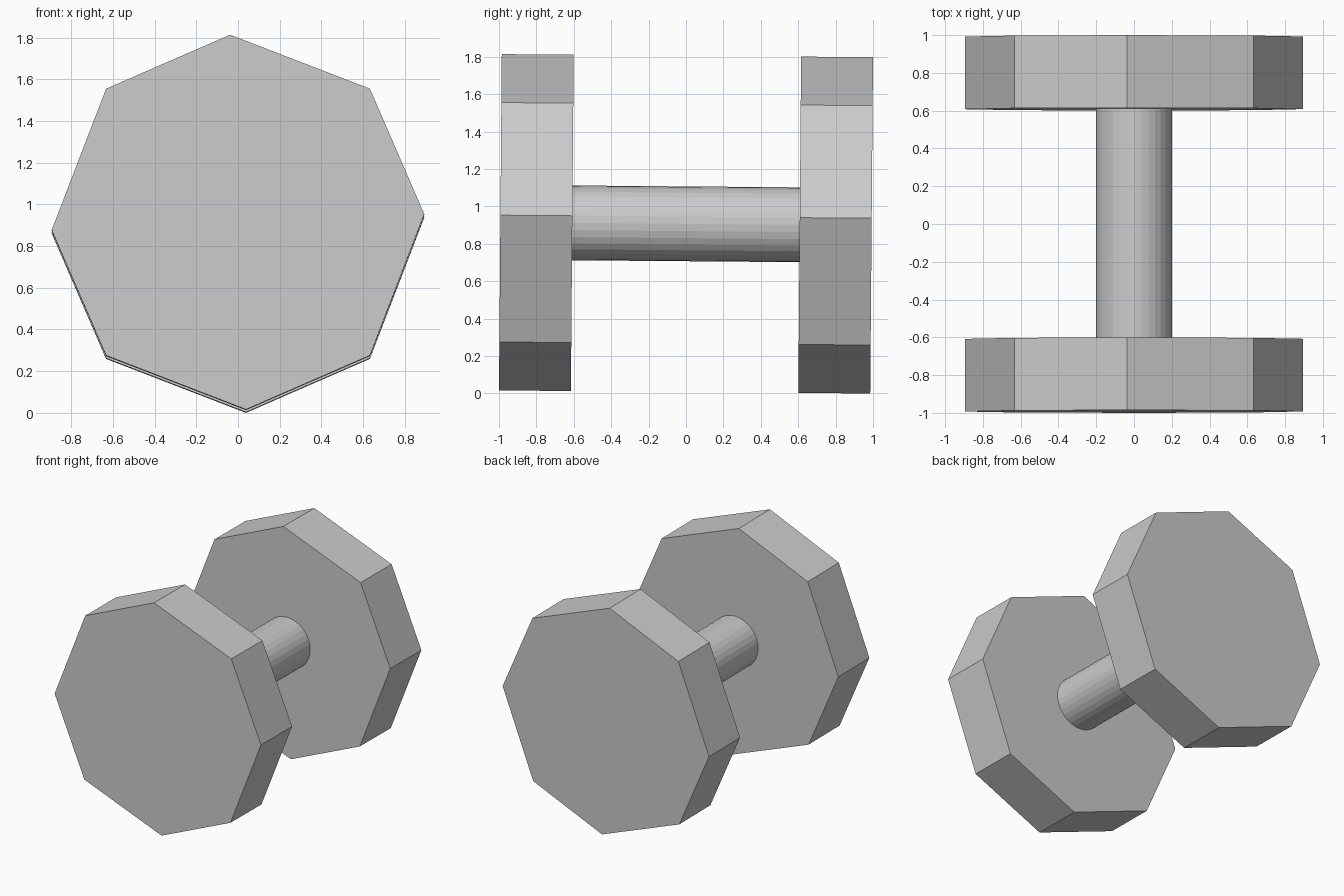
import bpy, bmesh, math
from mathutils import Matrix

if "Cube" in bpy.data.objects:
    bpy.data.objects.remove(bpy.data.objects["Cube"])

# Whole model leans slightly about x
PLACE = Matrix.Translation((0, 0, 0.907)) @ Matrix.Rotation(-0.0083, 4, 'X')


def prism(name, profile, y0, y1):
    """Extrude an (x, z) outline from y0 to y1."""
    bm = bmesh.new()
    face = bm.faces.new([bm.verts.new((x, y0, z)) for x, z in profile])
    ext = bmesh.ops.extrude_face_region(bm, geom=[face], use_keep_orig=True)
    verts = [g for g in ext["geom"] if isinstance(g, bmesh.types.BMVert)]
    bmesh.ops.translate(bm, verts=verts, vec=(0, y1 - y0, 0))
    bmesh.ops.recalc_face_normals(bm, faces=bm.faces)
    mesh = bpy.data.meshes.new(name)
    bm.to_mesh(mesh)
    bm.free()
    obj = bpy.data.objects.new(name, mesh)
    bpy.context.collection.objects.link(obj)
    obj.matrix_world = PLACE
    return obj


# Slightly skewed octagon outline, point-symmetric about its centre
half = [(-0.038, 0.899), (0.633, 0.64), (0.894, 0.038), (0.633, -0.64)]
octagon = half + [(-x, -z) for x, z in half]

# Octagonal weights at both ends
prism("front_weight", octagon, -0.9925, -0.608)
prism("back_weight", octagon, 0.608, 0.9925)

# Round handle between the weights
circle = [(0.2 * math.cos(math.tau * i / 32), 0.2 * math.sin(math.tau * i / 32))
          for i in range(32)]
prism("handle", circle, -0.61, 0.61)
